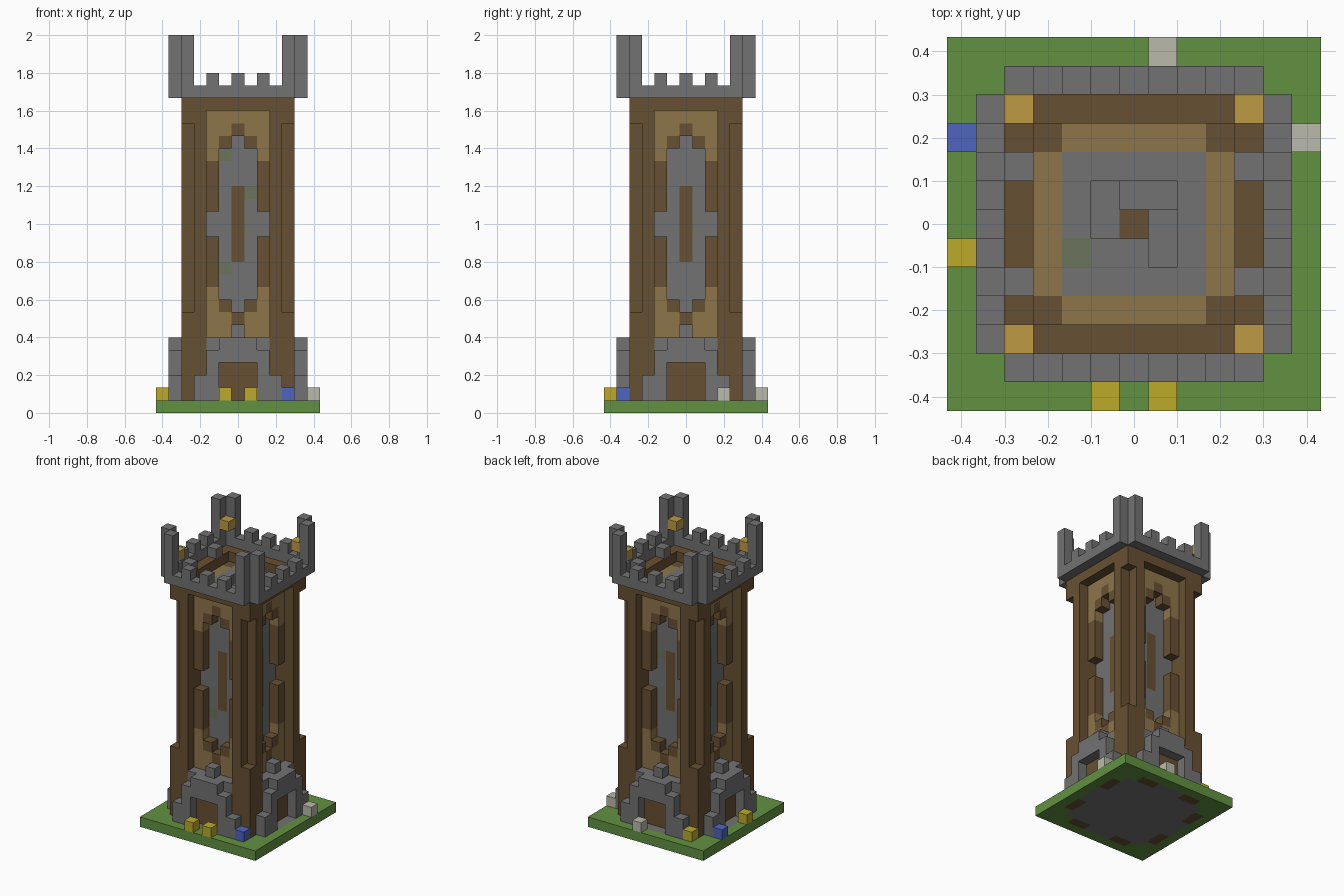
import bpy
import bmesh

U = 1 / 15  # edge of one block

cube = bpy.data.objects.get("Cube")
if cube:
    bpy.data.objects.remove(cube)


def linear(c):
    c /= 255
    return c / 12.92 if c <= 0.04045 else ((c + 0.055) / 1.055) ** 2.4


COLOURS = {
    "stone": (114, 114, 114), "dark_wood": (103, 80, 50), "light_wood": (142, 117, 74),
    "grass": (97, 145, 65), "moss": (107, 115, 92), "yellow": (188, 170, 42),
    "blue": (78, 101, 192), "pale_grey": (186, 186, 172), "lantern_gold": (190, 155, 68),
}
MATS = {}
for name, rgb in COLOURS.items():
    m = bpy.data.materials.new(name)
    col = (*[linear(c) for c in rgb], 1)
    m.use_nodes = True
    m.diffuse_color = col
    bsdf = next(n for n in m.node_tree.nodes if n.type == "BSDF_PRINCIPLED")
    bsdf.inputs["Base Color"].default_value = col
    bsdf.inputs["Roughness"].default_value = 0.9
    MATS[name] = m

grid = {}  # block position -> (part, colour)
ALL = (0, 1, 2, 3)


def span(r):
    return range(r[0], r[1] + 1) if isinstance(r, tuple) else (r,)


def fill(part, colour, xs, ys, zs, turns=(0,), mirror=False):
    """Fill a box of blocks, repeated by quarter turns and mirrored in x."""
    for x in span(xs):
        for y in span(ys):
            for z in span(zs):
                for sx in ((x, -x) if mirror else (x,)):
                    for t in turns:
                        px, py = sx, y
                        for _ in range(t):
                            px, py = -py, px
                        if colour is None:
                            grid.pop((px, py, z), None)
                        else:
                            grid[px, py, z] = (part, colour)


# Ground slab and foundation
fill("ground", "grass", (-6, 6), (-6, 6), 0)
fill("foundation", "stone", (-4, 4), (-4, 4), 0)
fill("foundation", "stone", (-3, 3), -5, 0, ALL)
fill("foundation", "dark_wood", (2, 3), -5, 0, ALL, True)

# Stone core with roof floor
fill("core", "stone", (-2, 2), (-2, 2), (1, 23))
fill("arrow_slit", "dark_wood", 0, -2, (12, 17), ALL)
for spot in ((-1, -2, 20), (-1, -2, 11), (1, -2, 17), (1, 2, 17), (-2, -1, 23)):
    fill("core", "moss", *spot)

# Stair well sunk in the roof floor
for x, y, top in ((-1, 0, 22), (-1, 1, 22), (0, 1, 21), (1, 1, 21), (1, 0, 20), (1, -1, 20)):
    fill("core", None, x, y, (top + 1, 23))
    fill("stair", "stone", x, y, top)
fill("core", None, 0, 0, 23)
fill("stair_post", "dark_wood", 0, 0, (19, 22))

# Wall panels with trim around a recessed opening
fill("wall_panel", "light_wood", (-2, 2), -3, (1, 23), ALL)
fill("wall_panel", None, (-1, 1), -3, (9, 20), ALL)
fill("wall_panel", None, 0, -3, (8, 21), ALL)
fill("wall_panel", None, (-2, 2), -3, (14, 15), ALL)
for x, z in ((2, (10, 13)), (2, (16, 19)), (1, 8), (1, 21), (0, 7), (0, 22)):
    fill("window_trim", "dark_wood", x, -3, z, ALL, True)

# Timber corner posts and top beam
fill("corner_post", "dark_wood", 3, -3, (1, 23), ALL)
fill("corner_post", "dark_wood", 3, -4, (1, 24), ALL, True)
fill("corner_post", "dark_wood", 4, -4, (1, 7), ALL)
fill("corner_post", "dark_wood", 4, -4, (23, 24), ALL)
fill("top_beam", "dark_wood", (-2, 2), -4, 24, ALL)

# Doors and stepped stone arches
fill("door_surround", "stone", (-2, 2), -4, (1, 5), ALL)
fill("door", "dark_wood", (-1, 1), -4, (1, 3), ALL)
fill("arch", "stone", 3, -5, (1, 2), ALL, True)
fill("arch", "stone", 2, -5, (1, 4), ALL, True)
fill("arch", "stone", (-1, 1), -5, (4, 5), ALL)
fill("keystone", "stone", 0, -4, 6, ALL)

# Parapet, merlons, corner turrets and lanterns
fill("parapet", "stone", (-4, 4), -5, 25, ALL)
fill("parapet_step", "stone", 2, -4, 25, (1, 3), True)
for x in (0, 2):
    fill("merlon", "stone", x, -5, 26, ALL, True)
fill("turret", "stone", 4, -5, (26, 29), ALL, True)
fill("lantern", "lantern_gold", 4, -4, 27, ALL)

# Flower blocks
for colour, x, y in (("yellow", -1, -6), ("yellow", 1, -6), ("blue", 4, -5),
                     ("pale_grey", 6, 3), ("pale_grey", 1, 6), ("yellow", -4, 5),
                     ("blue", -6, 3), ("yellow", -6, -1)):
    fill("flower_" + colour, colour, x, y, 1)


def build(part):
    """Make one mesh from the exposed block faces of a part."""
    bm = bmesh.new()
    verts, slots = {}, []

    def vert(p):
        if p not in verts:
            verts[p] = bm.verts.new(((p[0] - 0.5) * U, (p[1] - 0.5) * U, p[2] * U))
        return verts[p]

    for cell, (owner, colour) in grid.items():
        if owner != part:
            continue
        if colour not in slots:
            slots.append(colour)
        for axis in range(3):
            for side in (0, 1):
                near = list(cell)
                near[axis] += 2 * side - 1
                if tuple(near) in grid:
                    continue
                ring = []
                for a, b in ((0, 0), (1, 0), (1, 1), (0, 1)):
                    p = list(cell)
                    p[axis] += side
                    p[(axis + 1) % 3] += a
                    p[(axis + 2) % 3] += b
                    ring.append(vert(tuple(p)))
                face = bm.faces.new(ring if side else ring[::-1])
                face.material_index = slots.index(colour)
    mesh = bpy.data.meshes.new(part)
    bm.to_mesh(mesh)
    bm.free()
    for s in slots:
        mesh.materials.append(MATS[s])
    bpy.context.scene.collection.objects.link(bpy.data.objects.new(part, mesh))


for part in dict.fromkeys(owner for owner, _ in grid.values()):
    build(part)
